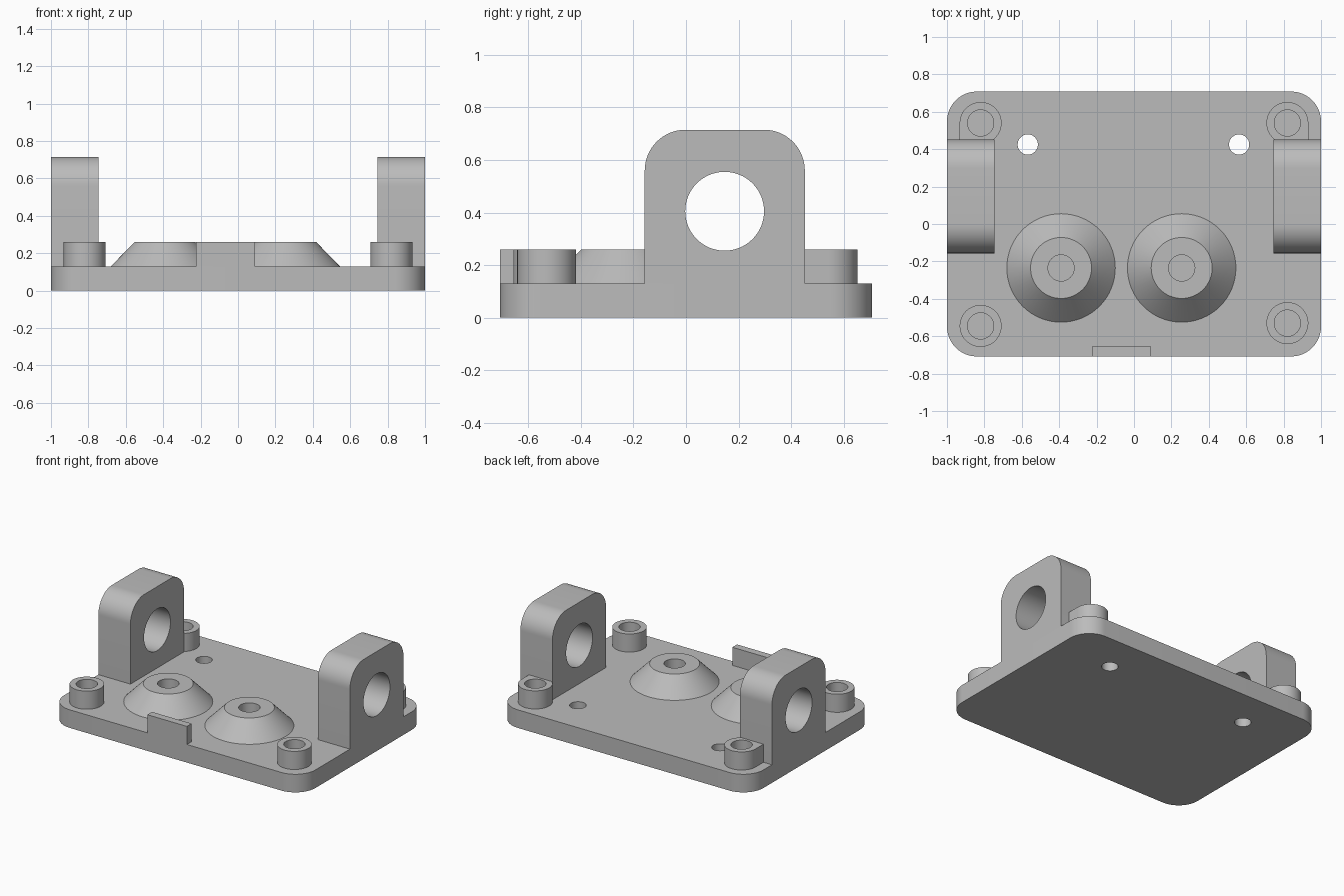
import bpy, bmesh
from math import cos, sin, pi, asin
from mathutils import Matrix, Vector

cube = bpy.data.objects.get("Cube")
if cube:
    bpy.data.objects.remove(cube, do_unlink=True)

grey = bpy.data.materials.new("plain_grey")
grey.use_nodes = True
colour = (0.5, 0.5, 0.5, 1)
grey.diffuse_color = colour
grey.node_tree.nodes["Principled BSDF"].inputs["Base Color"].default_value = colour

PLATE_TOP, RAISED_TOP, HOLE_FLOOR = 0.13, 0.26, 0.06
HALF_DEPTH = 0.708
LUG_FRONT, LUG_BACK, LUG_TOP = -0.157, 0.452, 0.715
BOSS_R, SCREW_R = 0.112, 0.07


def link(name, bm):
    bmesh.ops.recalc_face_normals(bm, faces=bm.faces)
    mesh = bpy.data.meshes.new(name)
    bm.to_mesh(mesh)
    bm.free()
    obj = bpy.data.objects.new(name, mesh)
    bpy.context.collection.objects.link(obj)
    mesh.materials.append(grey)
    return obj


def arc(cx, cy, r, start, end, steps):
    return [(cx + r * cos(start + (end - start) * i / steps),
             cy + r * sin(start + (end - start) * i / steps)) for i in range(steps + 1)]


def prism(name, points, low, high, axis="Z"):
    """Extrude an outline along z, or along x with the outline read as (y, z)."""
    bm = bmesh.new()
    place = (lambda a, b: (a, b, low)) if axis == "Z" else (lambda a, b: (low, a, b))
    face = bm.faces.new([bm.verts.new(place(a, b)) for a, b in points])
    shift = Vector((0, 0, high - low)) if axis == "Z" else Vector((high - low, 0, 0))
    top = bmesh.ops.extrude_face_region(bm, geom=[face])["geom"]
    bmesh.ops.translate(bm, vec=shift, verts=[v for v in top if isinstance(v, bmesh.types.BMVert)])
    return link(name, bm)


def cone(name, x, y, low, high, r1, r2):
    bm = bmesh.new()
    bmesh.ops.create_cone(bm, cap_ends=True, segments=64, radius1=r1, radius2=r2,
                          depth=high - low, matrix=Matrix.Translation((x, y, (low + high) / 2)))
    return link(name, bm)


def finish(obj, cutters=()):
    """Cut the holes, then smooth the round walls while keeping edges sharp."""
    bpy.ops.object.select_all(action="DESELECT")
    bpy.context.view_layer.objects.active = obj
    obj.select_set(True)
    for cutter in cutters:
        mod = obj.modifiers.new("hole", "BOOLEAN")
        mod.operation, mod.solver, mod.object = "DIFFERENCE", "EXACT", cutter
        bpy.ops.object.modifier_apply(modifier=mod.name)
    bpy.ops.object.shade_smooth_by_angle(angle=0.5)


def screw_hole(x, y, r=SCREW_R, floor=HOLE_FLOOR):
    cutter = cone("hole_cutter", x, y, floor, 0.4, r, r)
    cutter.hide_render = True
    return cutter


cutters = []

# Four screw bosses; the rear pair fill out to the lugs on their outer side
for side, label in ((1, "left"), (-1, "right")):
    y = -0.53 if side > 0 else -0.545
    front = cone(f"front_{label}_boss", side * 0.82, y, PLATE_TOP, RAISED_TOP, BOSS_R, BOSS_R)
    hole = screw_hole(side * 0.82, y)
    finish(front, [hole])
    cutters.append(hole)

    y = 0.54
    drop = LUG_BACK - y
    outline = arc(0.82, y, BOSS_R, 0, pi + asin(-drop / BOSS_R), 48) + [(0.82 + BOSS_R, LUG_BACK)]
    rear = prism(f"rear_{label}_boss", [(side * a, b) for a, b in outline], PLATE_TOP, RAISED_TOP)
    hole = screw_hole(side * 0.82, y)
    finish(rear, [hole])
    cutters.append(hole)

# Two conical seats with blind holes
for x, label in ((-0.39, "right"), (0.255, "left")):
    seat = cone(f"{label}_conical_seat", x, -0.235, PLATE_TOP, RAISED_TOP, 0.29, 0.163)
    hole = screw_hole(x, -0.235)
    finish(seat, [hole])
    cutters.append(hole)

# Upright lugs with a cross hole
r = 0.155
lug_outline = ([(LUG_FRONT, PLATE_TOP), (LUG_BACK, PLATE_TOP)]
               + arc(LUG_BACK - r, LUG_TOP - r, r, 0, pi / 2, 16)
               + arc(LUG_FRONT + r, LUG_TOP - r, r, pi / 2, pi, 16))
bore = prism("bore_cutter", arc(0.147, 0.405, 0.15, 0, 2 * pi, 64)[:-1], -1.2, 1.2, "X")
bore.hide_render = True
for side, label in ((1, "left"), (-1, "right")):
    finish(prism(f"{label}_lug", lug_outline, side * 0.745, side, "X"), [bore])

# Front tab
prism("front_tab", [(-0.225, -HALF_DEPTH), (0.09, -HALF_DEPTH), (0.09, -0.655), (-0.225, -0.655)],
      PLATE_TOP, RAISED_TOP)

# Base plate with rounded corners, blind holes and two through holes
r = 0.16
outline = []
for i, (sx, sy) in enumerate(((1, 1), (-1, 1), (-1, -1), (1, -1))):
    outline += arc(sx * (1 - r), sy * (HALF_DEPTH - r), r, i * pi / 2, (i + 1) * pi / 2, 16)
plate = prism("base_plate", outline, 0, PLATE_TOP)
for x in (-0.568, 0.562):
    cutters.append(screw_hole(x, 0.425, 0.054, -0.2))
finish(plate, cutters)

for cutter in cutters + [bore]:
    bpy.data.objects.remove(cutter, do_unlink=True)
